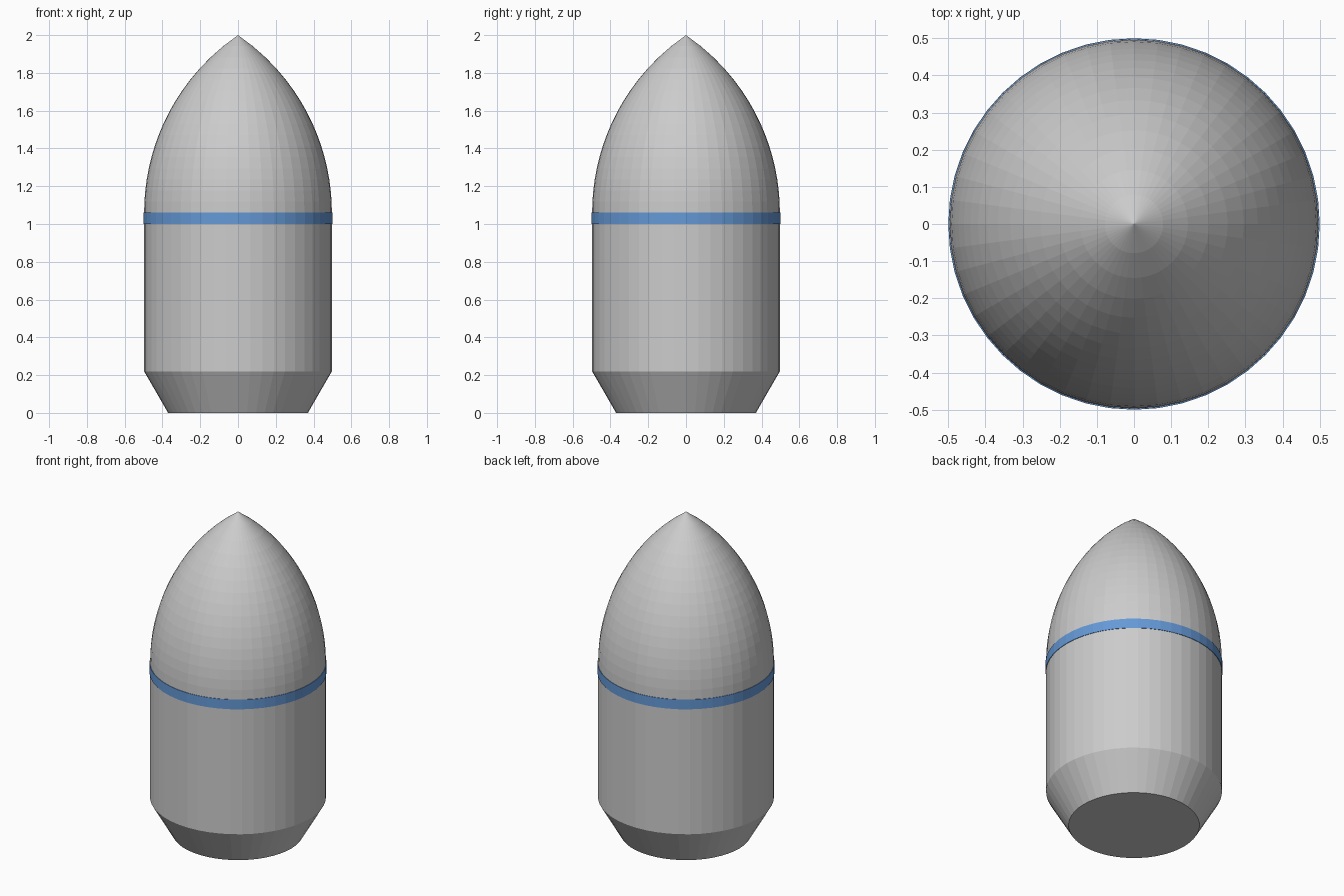
import bpy
import math

SEGMENTS = 48
BODY_RADIUS = 0.497
BAND_RADIUS = 0.5
NOSE_BASE, TIP = 1.06, 2.0
NOSE_STEPS = 16

cube = bpy.data.objects.get("Cube")
if cube:
    bpy.data.objects.remove(cube, do_unlink=True)


def make_material(name, colour):
    mat = bpy.data.materials.new(name)
    mat.use_nodes = True
    mat.diffuse_color = colour
    mat.node_tree.nodes["Principled BSDF"].inputs["Base Color"].default_value = colour
    return mat


def lathe(name, profile, mat):
    """Revolve (radius, height) points around z; radius 0 makes a tip, open ends are capped."""
    verts, rings, faces = [], [], []
    for r, z in profile:
        start = len(verts)
        count = SEGMENTS if r > 0 else 1
        for i in range(count):
            a = math.tau * i / SEGMENTS
            verts.append((r * math.cos(a), r * math.sin(a), z))
        rings.append([start + i % count for i in range(SEGMENTS)])
    for low, high in zip(rings, rings[1:]):
        for i in range(SEGMENTS):
            j = (i + 1) % SEGMENTS
            quad = [low[i], low[j], high[j], high[i]]
            faces.append(list(dict.fromkeys(quad)))
    faces.append(rings[0][::-1])
    if profile[-1][0] > 0:
        faces.append(rings[-1])
    mesh = bpy.data.meshes.new(name)
    mesh.from_pydata(verts, [], faces)
    mesh.materials.append(mat)
    obj = bpy.data.objects.new(name, mesh)
    bpy.context.collection.objects.link(obj)
    return obj


grey = make_material("light grey", (0.6, 0.6, 0.6, 1))
blue = make_material("band blue", (0.13, 0.32, 0.68, 1))

# Tapered base and straight body
lathe("body", [(0.37, 0), (BODY_RADIUS, 0.22), (BODY_RADIUS, 1.0)], grey)

# Raised coloured band
lathe("band", [(BAND_RADIUS, 1.0), (BAND_RADIUS, NOSE_BASE)], blue)

# Pointed nose: a circular arc tangent to the body
length = TIP - NOSE_BASE
arc = (BODY_RADIUS ** 2 + length ** 2) / (2 * BODY_RADIUS)
nose = []
for k in range(NOSE_STEPS):
    h = length * k / NOSE_STEPS
    nose.append((math.sqrt(arc ** 2 - h ** 2) - arc + BODY_RADIUS, NOSE_BASE + h))
nose.append((0, TIP))
lathe("nose", nose, grey)
